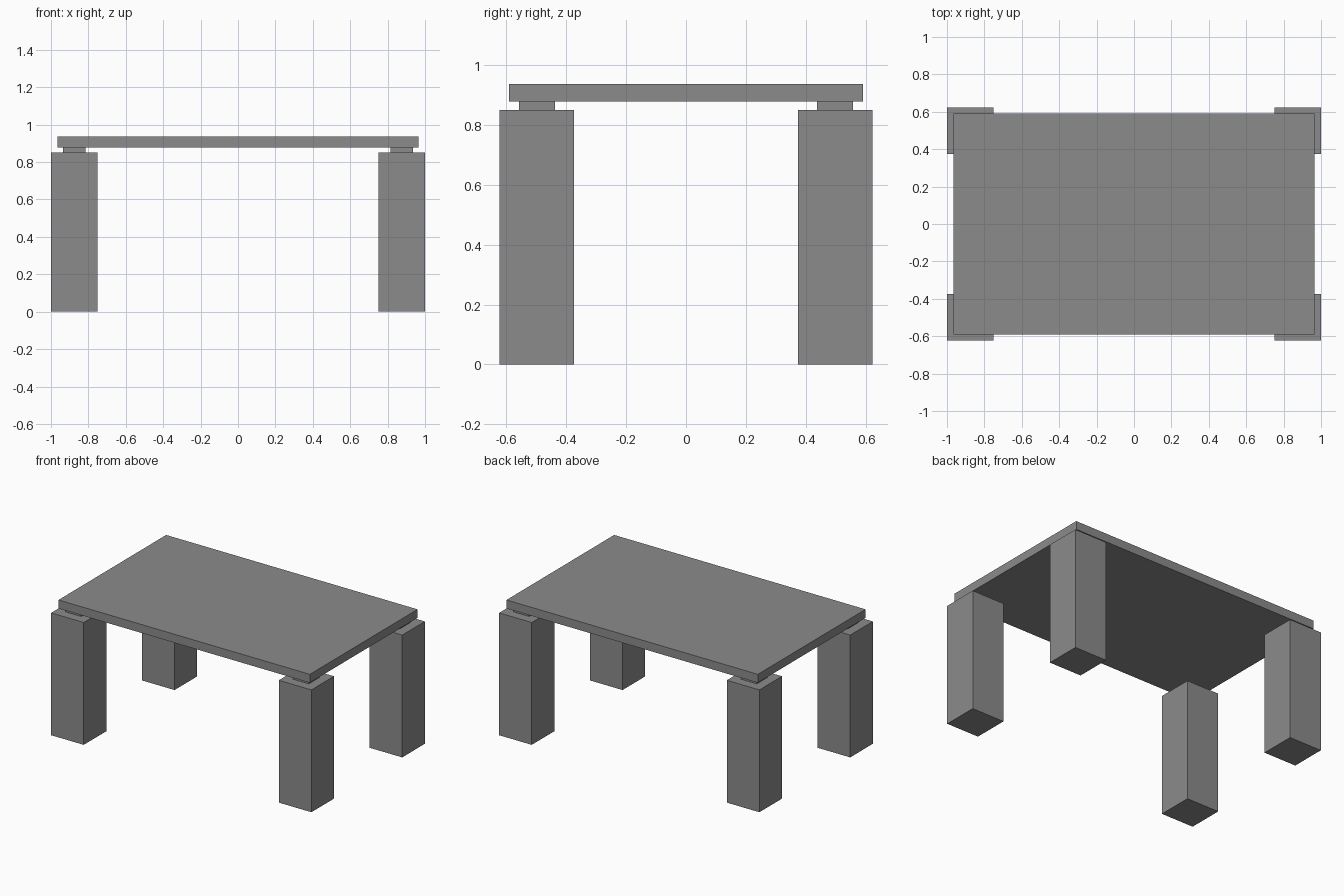
import bpy

# Remove the default object
cube = bpy.data.objects.get("Cube")
if cube:
    bpy.data.objects.remove(cube, do_unlink=True)

# Single grey material
GREY = (0.26, 0.26, 0.26, 1.0)
grey = bpy.data.materials.new("mid_grey")
grey.use_nodes = True
grey.diffuse_color = GREY
grey.node_tree.nodes["Principled BSDF"].inputs["Base Color"].default_value = GREY


def block(name, x, y, bottom, top, width, depth):
    """Flat-faced box centred at x, y and spanning bottom to top."""
    bpy.ops.mesh.primitive_cube_add(size=1, location=(x, y, (bottom + top) / 2))
    obj = bpy.context.object
    obj.name = name
    obj.scale = (width, depth, top - bottom)
    bpy.ops.object.transform_apply(location=False, rotation=False, scale=True)
    obj.data.materials.append(grey)
    return obj


LEG_TOP, SPACER_TOP, TABLE_TOP = 0.85, 0.878, 0.937

# Table top
block("table_top", 0, 0, SPACER_TOP, TABLE_TOP, 1.932, 1.182)

# Four legs, each with a small spacer under the table top
for side, sx in (("left", 1), ("right", -1)):
    for end, sy in (("front", -1), ("back", 1)):
        x, y = sx * 0.875, sy * 0.4985
        block(f"{end}_{side}_leg", x, y, 0, LEG_TOP, 0.25, 0.248)
        block(f"{end}_{side}_spacer", x, y, LEG_TOP, SPACER_TOP, 0.12, 0.12)
